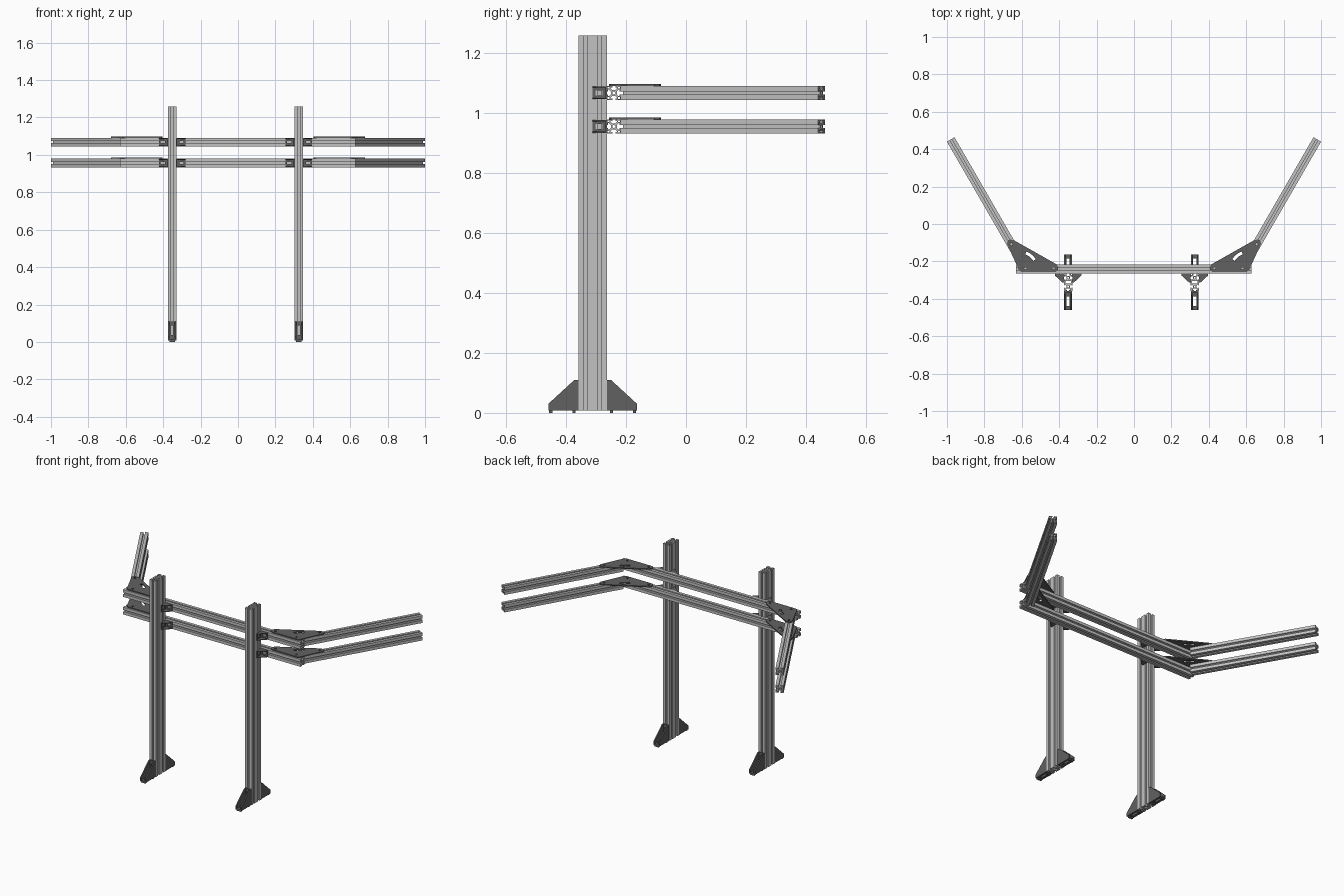
import bpy
import bmesh
from math import sin, cos, pi, radians
from mathutils import Matrix, Vector

cube = bpy.data.objects.get("Cube")
if cube:
    bpy.data.objects.remove(cube, do_unlink=True)

S = 0.047            # width of one extrusion cell
H = S / 2
RAIL_Y = -0.241      # rail centre line
FRONT = RAIL_Y - H   # face where posts meet rails
POST_Y = FRONT - S
FLOOR = 0.008
POSTS = (-0.352, 0.325)
LEVELS = (1.068, 0.956)
UP = Vector((0, 0, 1))


def material(name, value):
    mat = bpy.data.materials.new(name)
    colour = (value, value, value, 1)
    mat.use_nodes = True
    mat.diffuse_color = colour
    bsdf = next(n for n in mat.node_tree.nodes if n.type == 'BSDF_PRINCIPLED')
    bsdf.inputs["Base Color"].default_value = colour
    return mat


ALUMINIUM = material("aluminium grey", 0.54)
DARK = material("dark grey bracket", 0.12)


def frame(origin, ex, ey):
    ex, ey = Vector(ex), Vector(ey)
    m = Matrix((ex, ey, ex.cross(ey))).transposed().to_4x4()
    m.translation = Vector(origin)
    return m


def prism(loops, depth, matrix):
    """Extrude an outline with holes along the local z of the frame."""
    curve = bpy.data.curves.new("outline", 'CURVE')
    curve.dimensions = '2D'
    curve.fill_mode = 'BOTH'
    curve.extrude = depth / 2
    for loop in loops:
        spline = curve.splines.new('POLY')
        spline.points.add(len(loop) - 1)
        for point, (x, y) in zip(spline.points, loop):
            point.co = (x, y, 0, 1)
        spline.use_cyclic_u = True
    helper = bpy.data.objects.new("outline", curve)
    bpy.context.collection.objects.link(helper)
    graph = bpy.context.evaluated_depsgraph_get()
    mesh = bpy.data.meshes.new_from_object(helper.evaluated_get(graph))
    bpy.data.objects.remove(helper)
    bpy.data.curves.remove(curve)
    mesh.transform(matrix @ Matrix.Translation((0, 0, depth / 2)))
    return mesh


def build(name, meshes, mat):
    bm = bmesh.new()
    for mesh in meshes:
        part = bmesh.new()
        part.from_mesh(mesh)
        bmesh.ops.remove_doubles(part, verts=part.verts, dist=0.00005)
        bmesh.ops.recalc_face_normals(part, faces=part.faces)
        part.to_mesh(mesh)
        part.free()
        bm.from_mesh(mesh)
        bpy.data.meshes.remove(mesh)
    for face in bm.faces:
        face.material_index = 0
        face.smooth = False
    result = bpy.data.meshes.new(name)
    bm.to_mesh(result)
    bm.free()
    result.materials.clear()
    result.materials.append(mat)
    obj = bpy.data.objects.new(name, result)
    bpy.context.collection.objects.link(obj)
    return obj


def box(x0, x1, y0, y1):
    return [(x0, y0), (x1, y0), (x1, y1), (x0, y1)]


def circle(x, y, r, n=12):
    return [(x + r * cos(2 * pi * i / n), y + r * sin(2 * pi * i / n)) for i in range(n)]


def t_slot_section(cells):
    """Slotted section, one cell wide and the given number of cells long."""
    half_slot = [(0.22, 0), (0.22, 0.2), (0.46, 0.2), (0.46, 0.34), (0.22, 0.58)]
    slot = [(-t, d) for t, d in half_slot] + half_slot[::-1]
    outline = []
    sides = [((1, -cells), (0, 1), cells), ((1, cells), (-1, 0), 1),
             ((-1, cells), (0, -1), cells), ((-1, -cells), (1, 0), 1)]
    for (cx, cy), (dx, dy), count in sides:
        outline.append((cx, cy))
        for k in range(count):
            for t, d in slot:
                a = 2 * k + 1 + t
                outline.append((cx + dx * a - dy * d, cy + dy * a + dx * d))
    loops = [outline]
    for k in range(cells):
        loops.append(circle(0, 2 * k + 1 - cells, 0.22))
    for sx in (-1, 1):
        for sy in (-1, 1):
            x, y = sx * 0.74, sy * (cells - 0.26)
            loops.append(box(x - 0.13, x + 0.13, y - 0.13, y + 0.13))
    for k in range(1, cells):
        y = 2 * k - cells
        loops.append(box(-0.6, 0.6, y - 0.3, y + 0.3))
    return [[(x * H, y * H) for x, y in loop] for loop in loops]


def bar(name, start, end, side, cells=1):
    start, end, side = Vector(start), Vector(end), Vector(side)
    along = (end - start).normalized()
    m = frame(start, side, along.cross(side))
    build(name, [prism(t_slot_section(cells), (end - start).length, m)], ALUMINIUM)


def angle_bracket(name, corner, out, up, size, width, feet=False):
    """Corner bracket: two slotted flanges joined by two sloped cheeks."""
    out, up, corner = Vector(out), Vector(up), Vector(corner)
    across = out.cross(up)
    wall, w = size * 0.075, width / 2
    flange = [box(0, size, -w, w), box(size * 0.3, size * 0.8, -w * 0.4, w * 0.4)]
    cheek = [(0, 0), (size, 0), (size, size * 0.22), (size * 0.15, size), (0, size)]
    parts = [prism(flange, wall, frame(corner, out, -across)),
             prism(flange, wall, frame(corner, up, across))]
    for offset in (-w, w - wall):
        parts.append(prism([cheek], wall, frame(corner + across * offset, out, up)))
    if feet:
        for a in (0.1, 0.87):
            pad = box(size * a, size * (a + 0.1), -w * 0.7, w * 0.7)
            parts.append(prism([pad], FLOOR, frame(corner - up * FLOOR, out, -across)))
    build(name, parts, DARK)


# Joining plate outline, with bolt holes and a curved adjustment slot
PLATE = [(0.42, -0.257), (0.6, -0.257), (0.613, -0.25), (0.68, -0.105), (0.674, -0.088),
         (0.658, -0.083), (0.64, -0.088), (0.415, -0.215), (0.404, -0.23), (0.407, -0.248)]
arc = [radians(108 + 7 * i) for i in range(7)]
SLOT = [(0.605 + r * cos(a), -0.235 + r * sin(a))
        for r, angles in ((0.092, arc), (0.076, arc[::-1])) for a in angles]
HOLES = [circle(x, y, 0.007) for x, y in ((0.43, -0.236), (0.58, -0.236), (0.655, -0.107))]

# Upright posts and their feet
for label, px in zip(("right", "left"), POSTS):
    bar(label + "_post", (px, POST_Y, FLOOR), (px, POST_Y, 1.26), (1, 0, 0), 2)
    for place, s in (("front", -1), ("back", 1)):
        angle_bracket(f"{label}_{place}_foot", (px, POST_Y + s * S, FLOOR),
                      (0, s, 0), UP, 0.101, 0.042, True)

# Cross rails, angled arms, joining plates and rail brackets
for level, z in zip(("upper", "lower"), LEVELS):
    bar(level + "_rail", (-0.63, RAIL_Y, z), (0.627, RAIL_Y, z), UP)
    for label, s in (("right", -1), ("left", 1)):
        bar(f"{level}_{label}_arm", (s * 0.6, -0.206, z), (s * 0.98, 0.452, z), UP)
        mirror = Matrix.Diagonal((s, 1, 1, 1))
        lift = Matrix.Translation((0, 0, z + H))
        build(f"{level}_{label}_plate", [prism([PLATE, SLOT] + HOLES, 0.007, lift @ mirror)], DARK)
    for label, px in zip(("right", "left"), POSTS):
        for place, s in (("outer", -1), ("inner", 1)):
            angle_bracket(f"{level}_{label}_post_bracket_{place}", (px + s * H, FRONT, z),
                          (s, 0, 0), (0, -1, 0), 0.048, 0.042)
